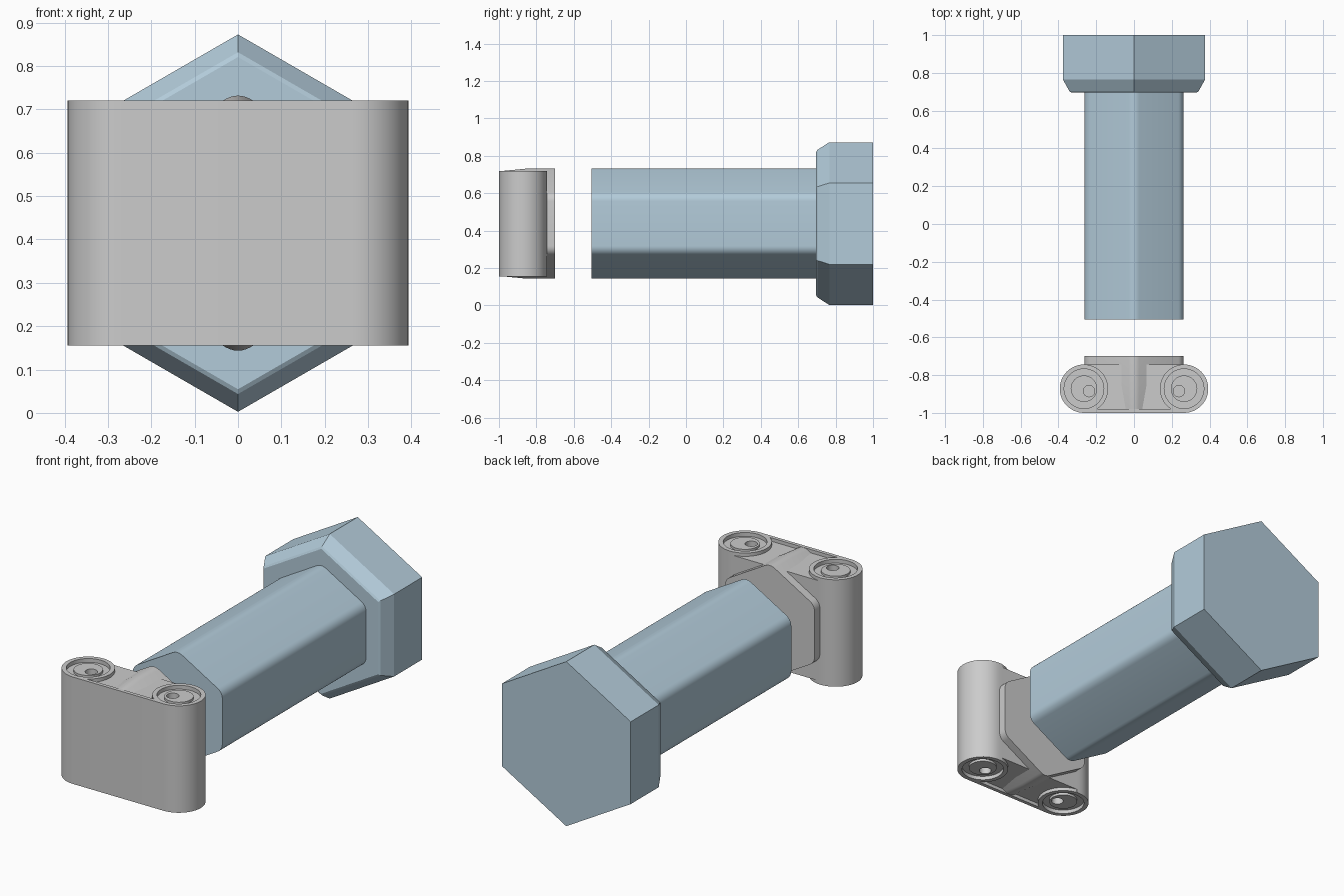
import bpy, bmesh
from math import sin, cos, pi, radians

if "Cube" in bpy.data.objects:
    bpy.data.objects.remove(bpy.data.objects["Cube"])

CZ = 0.4375          # height of the long axis
HALF = 0.2825        # half height of the roller block


def loft(name, rings, mat=None):
    """Skin a list of equal-length closed rings and cap both ends."""
    bm = bmesh.new()
    vs = [[bm.verts.new(p) for p in r] for r in rings]
    n = len(vs[0])
    for a, b in zip(vs, vs[1:]):
        for i in range(n):
            j = (i + 1) % n
            bm.faces.new((a[i], a[j], b[j], b[i]))
    bm.faces.new(vs[0][::-1])
    bm.faces.new(vs[-1])
    bmesh.ops.recalc_face_normals(bm, faces=bm.faces)
    me = bpy.data.meshes.new(name)
    bm.to_mesh(me)
    bm.free()
    ob = bpy.data.objects.new(name, me)
    bpy.context.collection.objects.link(ob)
    if mat:
        me.materials.append(mat)
    return ob


def prism(name, pts, z0, z1):
    return loft(name, [[(x, y, z) for x, y in pts] for z in (z0, z1)])


def circle(cx, cy, r, n=40):
    return [(cx + r * cos(2 * pi * i / n), cy + r * sin(2 * pi * i / n)) for i in range(n)]


def hexagon(r, y):
    return [(r * sin(k * pi / 3), y, CZ + r * cos(k * pi / 3)) for k in range(6)]


def round_hex(y, s=1.0, a=0.262, rho=0.055, n=6):
    pts, d = [], (a - rho) / cos(pi / 6)
    for k in range(6):
        c = k * pi / 3
        for i in range(n + 1):
            t = c - pi / 6 + i * pi / 3 / n
            pts.append((s * (d * sin(c) + rho * sin(t)), y, CZ + s * (d * cos(c) + rho * cos(t))))
    return pts


def select(obs):
    bpy.ops.object.select_all(action='DESELECT')
    for o in obs:
        o.select_set(True)
    bpy.context.view_layer.objects.active = obs[0]


def cut(ob, cutter):
    m = ob.modifiers.new("cut", 'BOOLEAN')
    m.operation, m.solver, m.object = 'DIFFERENCE', 'EXACT', cutter
    select([ob])
    bpy.ops.object.modifier_apply(modifier=m.name)


def join(obs):
    select(obs)
    bpy.ops.object.join()
    return obs[0]


blue = bpy.data.materials.new("pale_blue")
blue.diffuse_color = (0.45, 0.60, 0.70, 1)
blue.use_nodes = True
blue.node_tree.nodes["Principled BSDF"].inputs["Base Color"].default_value = blue.diffuse_color

# Bolt: chamfered hexagonal head and rounded hexagonal shaft
head = loft("bolt_head", [hexagon(r, y) for r, y in
            ((0.383, 0.696), (0.394, 0.702), (0.435, 0.766), (0.435, 1.0))], blue)
shaft = loft("bolt_shaft", [round_hex(-0.505), round_hex(0.71)], blue)

# End block: stadium outline standing upright
X, Y, R = 0.265, -0.872, 0.128
outline = [(s * X + R * cos(radians(a0 + i * 7.5)), Y + R * sin(radians(a0 + i * 7.5)))
           for s, a0 in ((1, -90), (-1, 90)) for i in range(25)]
block = prism("end_block", outline, CZ - HALF, CZ + HALF)

# Recess between the round ends, open at the back
arc = [(X - R * cos(radians(a)), Y + R * sin(radians(a))) for a in range(-58, 83, 7)]
trough = arc + [(arc[-1][0], -0.73), (-arc[-1][0], -0.73)] + [(-x, y) for x, y in reversed(arc)]

recesses, holes, discs = [], [], []
for e in (-1, 1):
    end = CZ + e * HALF

    def deep(name, pts, depth, top=-0.02):
        z = sorted((end - e * depth, end - e * top))
        return prism(name, pts, z[0], z[1])

    recesses.append(deep("trough_cutter", trough, 0.018))
    for s in (-1, 1):
        recesses.append(deep("ring_cutter", circle(s * X, Y, 0.105), 0.02))
        holes.append(deep("hole_cutter", circle(s * (X - 0.027), Y - 0.013, 0.03, 24), 0.045))
        discs.append(deep("pin_cap", circle(s * X, Y, 0.07), 0.06, 0.008))

recess, hole, caps = join(recesses), join(holes), join(discs)
caps.name = "pin_caps"
cut(block, recess)
cut(block, hole)
cut(caps, hole)
for c in (recess, hole):
    bpy.data.objects.remove(c)

# Hexagonal socket boss running through the block and tapering to its front
boss = loft("socket_boss", [round_hex(-0.70), round_hex(-0.855), round_hex(-0.995, 0.953)])

parts = [head, shaft, block, caps, boss]
select(parts)
bpy.ops.object.shade_smooth_by_angle(angle=radians(25))
